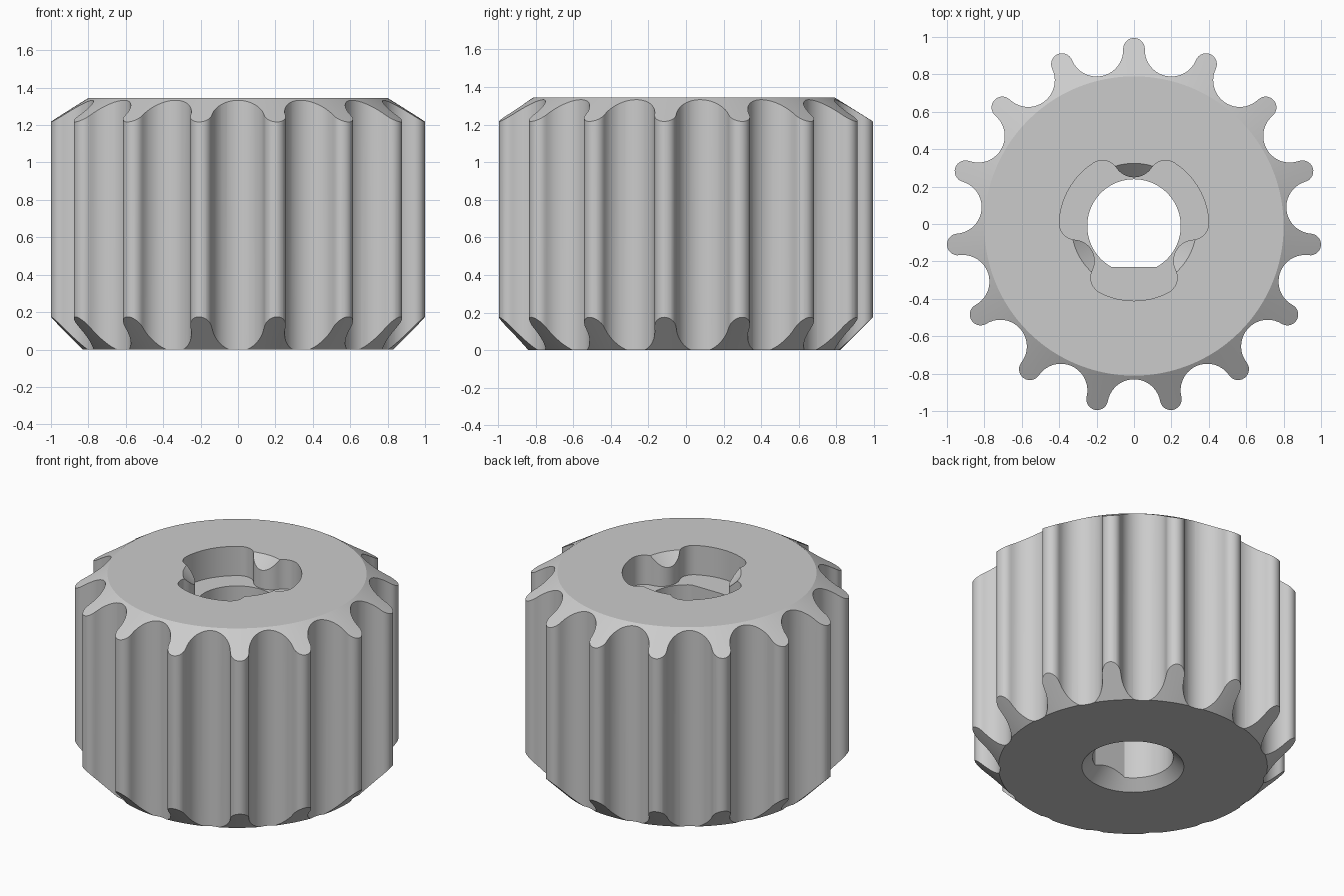
import bpy, bmesh, math
from mathutils import Vector

HEIGHT = 1.345
SHIFT_Y = -0.0105      # centres the odd-toothed outline
TEETH = 15

if "Cube" in bpy.data.objects:
    bpy.data.objects.remove(bpy.data.objects["Cube"], do_unlink=True)


def polar(radius, deg):
    a = math.radians(deg)
    return Vector((radius * math.cos(a), radius * math.sin(a)))


def arc(centre, radius, start, end, steps):
    return [centre + polar(radius, start + (end - start) * i / steps)
            for i in range(steps + 1)]


def heading(v):
    return math.degrees(math.atan2(v.y, v.x))


def repeat(points, count, first):
    """Copy one section of outline around the axis, dropping doubled points."""
    out = []
    for k in range(count):
        turn = first + 360 * k / count
        for p in points:
            q = polar(p.length, heading(p) + turn)
            if not out or (q - out[-1]).length > 1e-4:
                out.append(q)
    if (out[0] - out[-1]).length < 1e-4:
        out.pop()
    return out


def make_object(name, bm):
    bmesh.ops.recalc_face_normals(bm, faces=bm.faces[:])
    mesh = bpy.data.meshes.new(name)
    bm.to_mesh(mesh)
    bm.free()
    obj = bpy.data.objects.new(name, mesh)
    bpy.context.collection.objects.link(obj)
    return obj


def prism(name, outline, low, high):
    bm = bmesh.new()
    base = bm.faces.new([bm.verts.new((p.x, p.y, low)) for p in outline])
    top = bmesh.ops.extrude_face_region(bm, geom=[base])["geom"]
    verts = [g for g in top if isinstance(g, bmesh.types.BMVert)]
    bmesh.ops.translate(bm, verts=verts, vec=(0, 0, high - low))
    return make_object(name, bm)


def turned(name, profile, segments):
    """Solid of revolution from (radius, z) pairs, capped at both ends."""
    bm = bmesh.new()
    rings = [[bm.verts.new((*polar(r, 360 * i / segments), z)) for i in range(segments)]
             for r, z in profile]
    for a, b in zip(rings, rings[1:]):
        for i in range(segments):
            j = (i + 1) % segments
            bm.faces.new((a[i], a[j], b[j], b[i]))
    bm.faces.new(rings[0])
    bm.faces.new(rings[-1])
    return make_object(name, bm)


def combine(target, cutter, operation):
    cutter.hide_render = True
    mod = target.modifiers.new(cutter.name, "BOOLEAN")
    mod.operation = operation
    mod.solver = "EXACT"
    mod.object = cutter
    bpy.context.view_layer.objects.active = target
    bpy.ops.object.modifier_apply(modifier=mod.name)
    bpy.data.objects.remove(cutter, do_unlink=True)


# Toothed body: rounded tips flowing into round gullets
half = 180 / TEETH
tip, gullet = polar(0.947, 0), polar(0.962, half)
tip_r = 0.058
gullet_r = (gullet - tip).length - tip_r
d = heading(gullet - tip)
tooth = arc(tip, tip_r, -d, d, 14)
tooth += arc(gullet, gullet_r, d + 180, 2 * half + 180 - d, 20)
gear = prism("sprocket", repeat(tooth, TEETH, 90), -0.1, 1.5)

# Conical chamfers on both ends
combine(gear, turned("end_chamfers", [(0.83, 0), (1.06, 0.23), (1.06, HEIGHT - 0.1625),
                                      (0.8, HEIGHT)], 180), "INTERSECT")

# D-shaped shaft bore
flat = math.degrees(math.asin(0.22 / 0.25))
combine(gear, prism("bore", arc(Vector((0, 0)), 0.25, -flat, 180 + flat, 64), -0.2, 1.6),
        "DIFFERENCE")

# Three-lobed drive recess with rounded keys between the lobes
peg_c, peg_r, corner_r, lobe_r = 0.373, 0.113, 0.09, 0.40
corner_c = lobe_r - corner_r
reach = peg_r + corner_r
t = math.degrees(math.acos((peg_c ** 2 + corner_c ** 2 - reach ** 2) / (2 * peg_c * corner_c)))
peg, c1, c2 = polar(peg_c, 0), polar(corner_c, t), polar(corner_c, 120 - t)
e = heading(c1 - peg)
lobe = arc(peg, peg_r, 360 - e, e, 16)
lobe += arc(c1, corner_r, e - 180, t, 12)
lobe += arc(Vector((0, 0)), lobe_r, t, 120 - t, 16)
lobe += arc(c2, corner_r, 120 - t, 300 - e, 12)
combine(gear, prism("drive_recess", repeat(lobe, 3, 90), HEIGHT - 0.2, 1.6), "DIFFERENCE")

# Lead-in cones at the keys and at the lower bore mouth
combine(gear, turned("key_lead_in", [(0.235, HEIGHT - 0.1), (0.335, HEIGHT), (0.385, HEIGHT + 0.05)],
                     96), "DIFFERENCE")
combine(gear, turned("bore_lead_in", [(0.365, -0.05), (0.315, 0), (0.205, 0.11)], 96),
        "DIFFERENCE")

# Plain grey finish
grey = bpy.data.materials.new("plain_grey")
grey.use_nodes = True
colour = (0.6, 0.6, 0.6, 1)
grey.diffuse_color = colour
grey.node_tree.nodes["Principled BSDF"].inputs["Base Color"].default_value = colour
gear.data.materials.clear()
gear.data.materials.append(grey)
for face in gear.data.polygons:
    face.material_index = 0

gear.location.y = SHIFT_Y
bpy.ops.object.select_all(action="DESELECT")
gear.select_set(True)
bpy.context.view_layer.objects.active = gear
bpy.ops.object.shade_smooth_by_angle(angle=math.radians(28))
